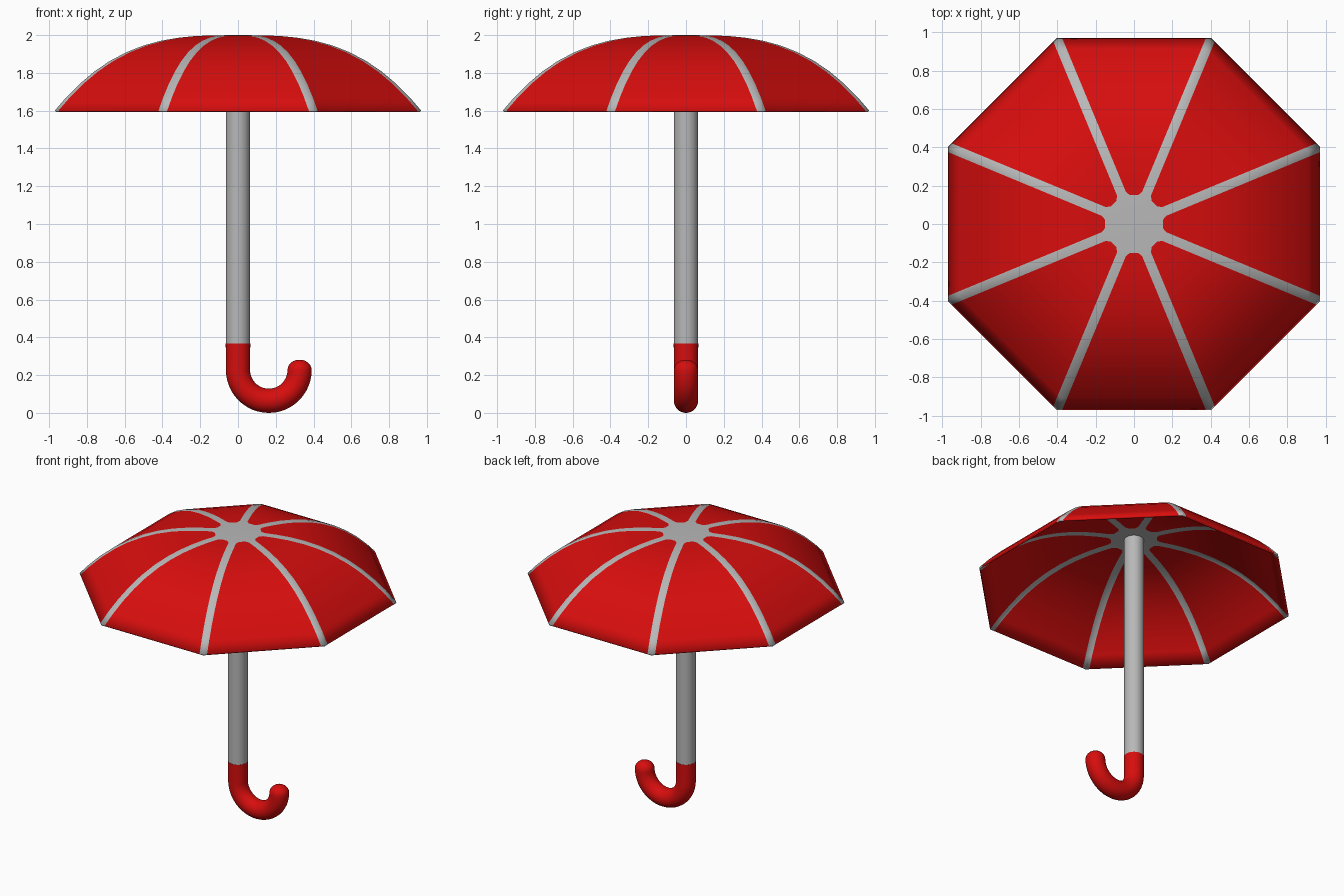
import bpy, bmesh, math
from mathutils import Vector, Matrix

if "Cube" in bpy.data.objects:
    bpy.data.objects.remove(bpy.data.objects["Cube"])


def material(name, rgb):
    m = bpy.data.materials.new(name)
    m.diffuse_color = (*rgb, 1)
    m.use_nodes = True
    m.node_tree.nodes["Principled BSDF"].inputs["Base Color"].default_value = m.diffuse_color
    return m


RED = material("red", (0.68, 0.004, 0.004))
GREY = material("light grey", (0.48, 0.48, 0.48))


def finish(name, bm, mats, angle):
    bmesh.ops.remove_doubles(bm, verts=bm.verts, dist=1e-5)
    bmesh.ops.recalc_face_normals(bm, faces=bm.faces)
    me = bpy.data.meshes.new(name)
    bm.to_mesh(me)
    bm.free()
    ob = bpy.data.objects.new(name, me)
    bpy.context.collection.objects.link(ob)
    for m in mats:
        me.materials.append(m)
    bpy.ops.object.select_all(action='DESELECT')
    ob.select_set(True)
    bpy.context.view_layer.objects.active = ob
    bpy.ops.object.shade_smooth_by_angle(angle=math.radians(angle))
    return ob


def tube(name, rings, mat, sides=32):
    """Loft circles given as (centre, tangent in the xz plane, radius)."""
    bm = bmesh.new()
    loops = []
    for c, t, r in rings:
        u, v = Vector((t[1], 0, -t[0])), Vector((0, 1, 0))
        loops.append([bm.verts.new(Vector(c) + r * (u * math.cos(a) + v * math.sin(a)))
                      for a in (2 * math.pi * i / sides for i in range(sides))])
    for a, b in zip(loops, loops[1:]):
        for i in range(sides):
            j = (i + 1) % sides
            bm.faces.new((a[i], a[j], b[j], b[i]))
    bm.faces.new(loops[0])
    bm.faces.new(loops[-1])
    return finish(name, bm, [mat], 50)


# Canopy: eight flat-section panels with grey rib stripes and a grey hub
TAN, COS = math.tan(math.pi / 8), math.cos(math.pi / 8)
RIM, HALF_RIB = 0.97, 0.025
levels = [0.15, 0.168, 0.24, 0.32, 0.41, 0.5, 0.59, 0.68, 0.76, 0.84, 0.91, RIM]


def height(a):
    return 2 - 0.4 * (a / RIM) ** 3


bm = bmesh.new()
for s in range(8):
    turn = Matrix.Rotation(s * math.pi / 4, 3, 'Z')
    rows = []
    for k, a in enumerate(levels):
        half = a * TAN
        panel = half - HALF_RIB / COS - (0.014 if k == 0 else 0)
        rows.append([bm.verts.new(turn @ Vector((a, u, height(a))))
                     for u in (-half, -panel, panel, half)])
    for lo, hi in zip(rows, rows[1:]):
        for i in range(3):
            f = bm.faces.new((lo[i], hi[i], hi[i + 1], lo[i + 1]))
            f.material_index = 0 if i == 1 else 1
    hub = bm.faces.new([bm.verts.new((0, 0, 2))] + rows[0])
    hub.material_index = 1
canopy = finish("canopy", bm, [RED, GREY], 60)
shell = canopy.modifiers.new("thickness", 'SOLIDIFY')
shell.thickness = 0.012
shell.offset = -1

# Pole
R = 0.064
tube("pole", [((0, 0, 0.36), (0, 1), R), ((0, 0, 1.985), (0, 1), R)], GREY)

# Hooked handle with a rounded tip
HOOK, BASE = 0.163, 0.227
rings = [((0, 0, 0.367), (0, -1), R + 0.001)]
for i in range(25):
    a = math.pi * i / 24
    rings.append(((HOOK - HOOK * math.cos(a), 0, BASE - HOOK * math.sin(a)),
                  (math.sin(a), -math.cos(a)), R))
for i in range(1, 6):
    a = math.radians(15 * i)
    rings.append(((2 * HOOK, 0, BASE + 0.055 * math.sin(a)), (0, 1), R * math.cos(a)))
tube("handle", rings, RED)
